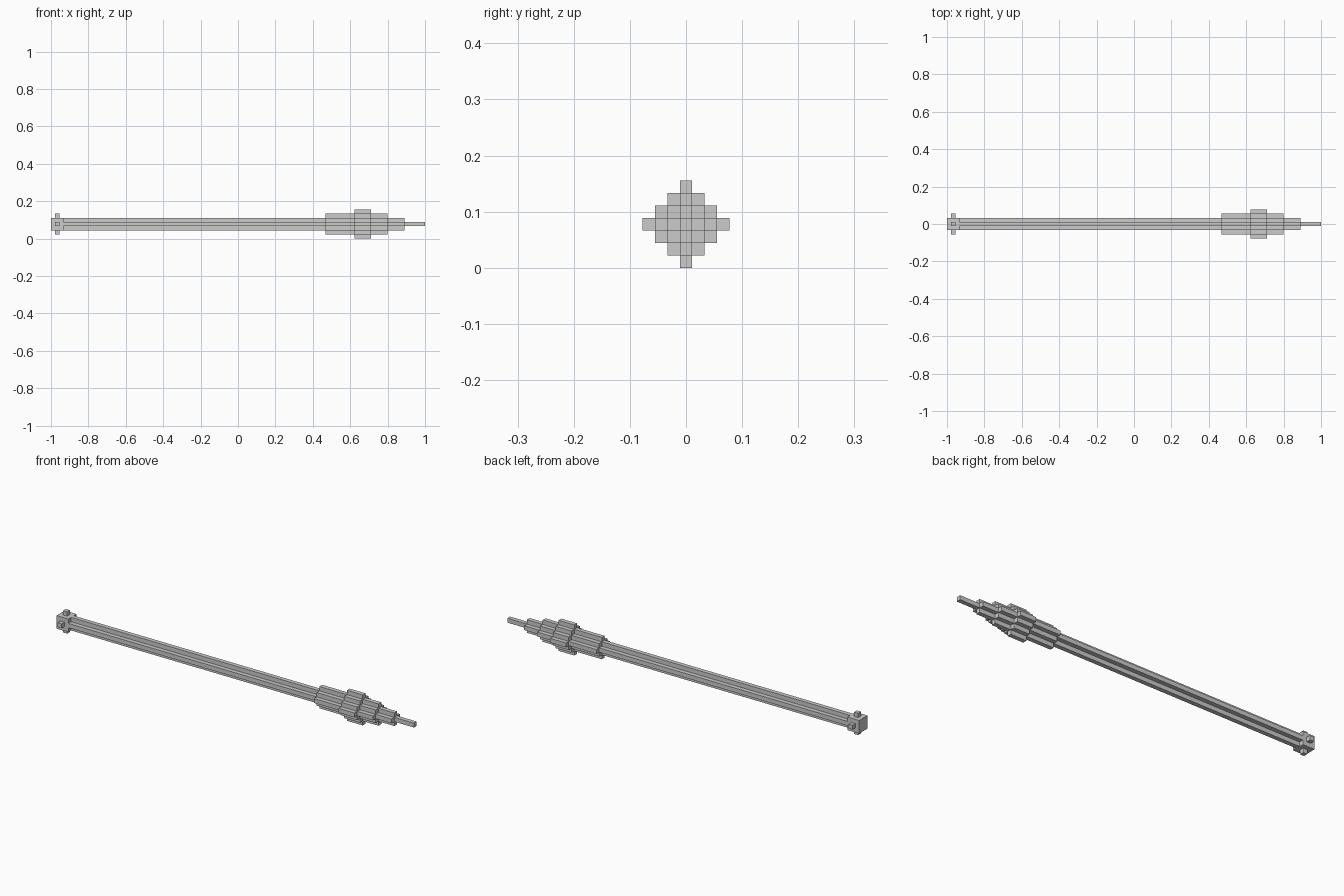
import bpy, bmesh

if "Cube" in bpy.data.objects:
    bpy.data.objects.remove(bpy.data.objects["Cube"])

V = 2 / 90          # one voxel
ZC = 3.5 * V        # height of the lance axis


def diamond(r):
    """Stepped diamond outline: a (2r+1)-voxel wide cross-section."""
    quad = []
    for k in range(r + 1):
        quad.append((r - k + .5, k - .5 if k else -.5))
        quad.append((r - k + .5, k + .5))
    quad = quad[1:]                      # first quadrant, ends at (.5, r+.5)
    pts = []
    for _ in range(4):
        pts += quad
        quad = [(-b, a) for a, b in quad]
    return pts


def prism(name, outline, start, end):
    """Extrude a y-z outline along x between two voxel positions."""
    bm = bmesh.new()
    x0, x1 = start * V - 1, end * V - 1
    face = bm.faces.new([bm.verts.new((x0, y * V, ZC + z * V)) for y, z in outline])
    new = bmesh.ops.extrude_face_region(bm, geom=[face], use_keep_orig=True)["geom"]
    bmesh.ops.translate(bm, vec=(x1 - x0, 0, 0),
                        verts=[g for g in new if isinstance(g, bmesh.types.BMVert)])
    bmesh.ops.recalc_face_normals(bm, faces=bm.faces)
    me = bpy.data.meshes.new(name)
    bm.to_mesh(me)
    bm.free()
    bpy.context.collection.objects.link(bpy.data.objects.new(name, me))


# Pommel: square block with a studded middle layer
square = [(-1.5, -1.5), (1.5, -1.5), (1.5, 1.5), (-1.5, 1.5)]
prism("pommel_end", square, 0, 1)
prism("pommel_studs", diamond(2), 1, 2)
prism("pommel_neck", square, 2, 3)

# Shaft, then the stepped head tapering to a point
for name, r, a, b in [("shaft", 1, 3, 66), ("head_socket", 2, 66, 73),
                      ("head_bulge", 3, 73, 77), ("head_taper", 2, 77, 81),
                      ("head_nose", 1, 81, 85), ("tip", 0, 85, 90)]:
    prism(name, diamond(r), a, b)
